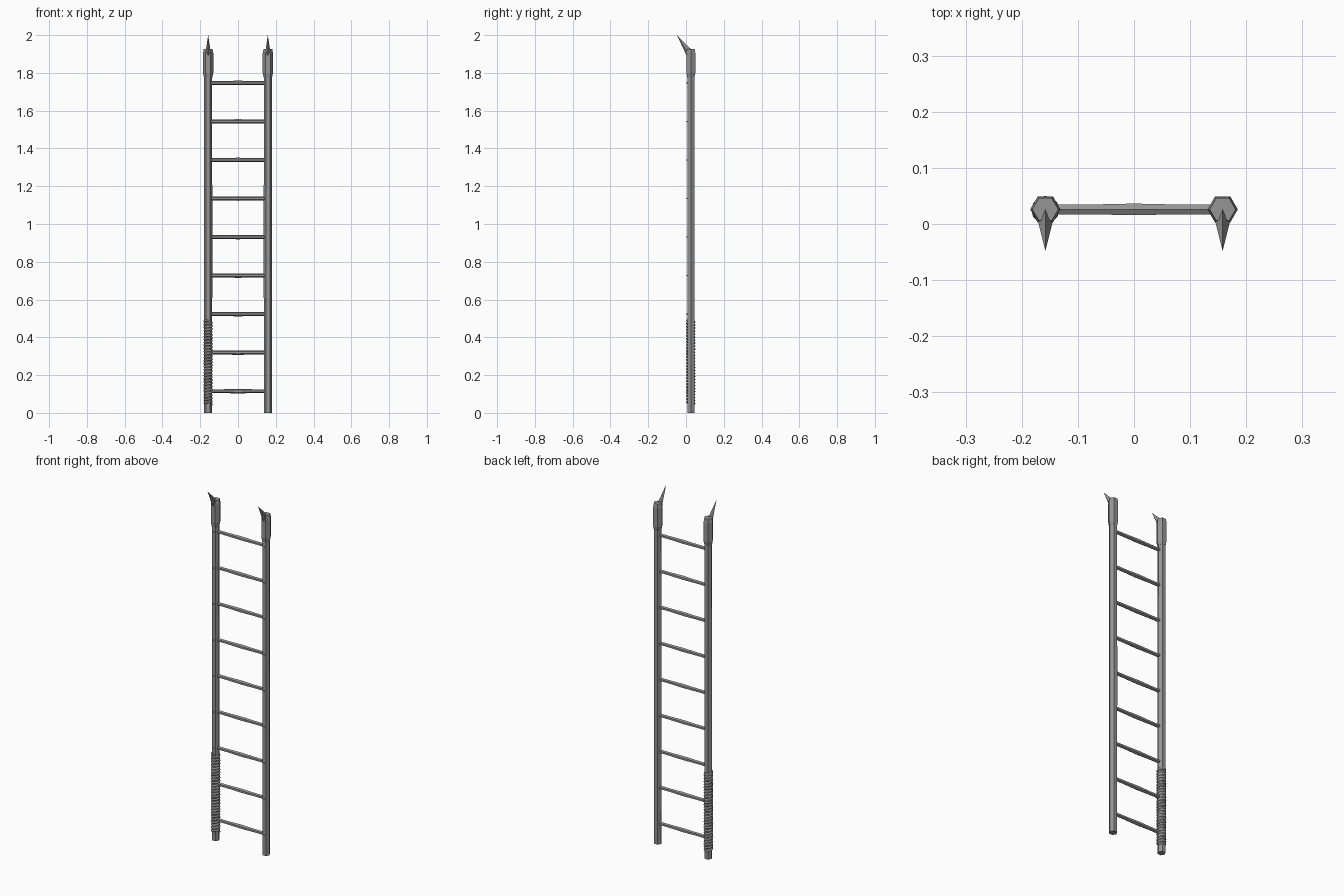
import bpy, bmesh, math
from mathutils import Matrix, Vector

cube = bpy.data.objects.get("Cube")
if cube:
    bpy.data.objects.remove(cube, do_unlink=True)

RAIL_X, RAIL_Y = 0.158, 0.026
UP = Matrix.Identity(4)
ALONG_X = Matrix.Rotation(math.pi / 2, 4, 'Y')
ALONG_Y = Matrix.Rotation(-math.pi / 2, 4, 'X')

metal = bpy.data.materials.new("dull grey metal")
grey = (0.3, 0.3, 0.3, 1)
metal.use_nodes = True
metal.diffuse_color = grey
metal.node_tree.nodes["Principled BSDF"].inputs["Base Color"].default_value = grey


def finish(name, bm):
    bmesh.ops.recalc_face_normals(bm, faces=bm.faces)
    mesh = bpy.data.meshes.new(name)
    bm.to_mesh(mesh)
    bm.free()
    mesh.materials.append(metal)
    obj = bpy.data.objects.new(name, mesh)
    bpy.context.collection.objects.link(obj)
    return obj


def lathe(name, profile, place, turn=UP, sides=6):
    """Closed prism through (radius, height) rings, turned and placed."""
    bm = bmesh.new()
    rings = []
    for r, h in profile:
        ring = []
        for i in range(sides):
            a = math.tau * i / sides
            p = Vector((r * math.cos(a), r * math.sin(a), h))
            ring.append(bm.verts.new(turn @ p + Vector(place)))
        rings.append(ring)
    for low, high in zip(rings, rings[1:]):
        for i in range(sides):
            j = (i + 1) % sides
            bm.faces.new((low[i], low[j], high[j], high[i]))
    bm.faces.new(rings[0])
    bm.faces.new(rings[-1])
    return finish(name, bm)


def spike(name, x):
    """Four-sided barb leaning forward from the cap."""
    bm = bmesh.new()
    base = [(0, 0.027, 1.926), (0.013, 0.004, 1.914), (0, 0.006, 1.885), (-0.013, 0.004, 1.914)]
    ring = [bm.verts.new((x + px, y, z)) for px, y, z in base]
    tip = bm.verts.new((x, -0.048, 2.0))
    for i in range(4):
        bm.faces.new((ring[i], ring[(i + 1) % 4], tip))
    bm.faces.new(ring)
    return finish(name, bm)


# Rails, caps and spikes
for side, s in (("left", 1), ("right", -1)):
    x = s * RAIL_X
    lathe(side + "_rail", [(0.021, 0), (0.022, 0.9), (0.021, 1.85)], (x, RAIL_Y, 0))
    lathe(side + "_cap", [(0.022, 1.775), (0.027, 1.80), (0.027, 1.905), (0.023, 1.927)],
          (x, RAIL_Y, 0))
    spike(side + "_spike", x)

# Rungs with a slight swell in the middle, pinned to the rails
for n in range(9):
    z = 0.115 + n * 0.204
    lathe(f"rung_{n + 1}", [(0.010, -0.155), (0.010, -0.08), (0.012, 0), (0.010, 0.08), (0.010, 0.155)],
          (0, RAIL_Y, z), ALONG_X)
    for side, s in (("left", 1), ("right", -1)):
        lathe(f"{side}_pin_{n + 1}", [(0.004, 0.003), (0.004, 0.02)],
              (s * RAIL_X, 0, z), ALONG_Y)

# Cord wound around the lower right rail
bottom, top, pitch, steps = 0.045, 0.49, 0.016, 12
count = int((top - bottom) / pitch * steps)
curve = bpy.data.curves.new("grip_cord_path", 'CURVE')
curve.dimensions = '3D'
curve.bevel_depth = 0.006
curve.bevel_resolution = 1
curve.use_fill_caps = True
line = curve.splines.new('POLY')
line.points.add(count)
for i, point in enumerate(line.points):
    a = math.tau * i / steps
    point.co = (-RAIL_X + 0.019 * math.cos(a), RAIL_Y - 0.001 + 0.019 * math.sin(a),
                bottom + pitch * i / steps, 1)
curve.materials.append(metal)
cord = bpy.data.objects.new("grip_cord", curve)
bpy.context.collection.objects.link(cord)
